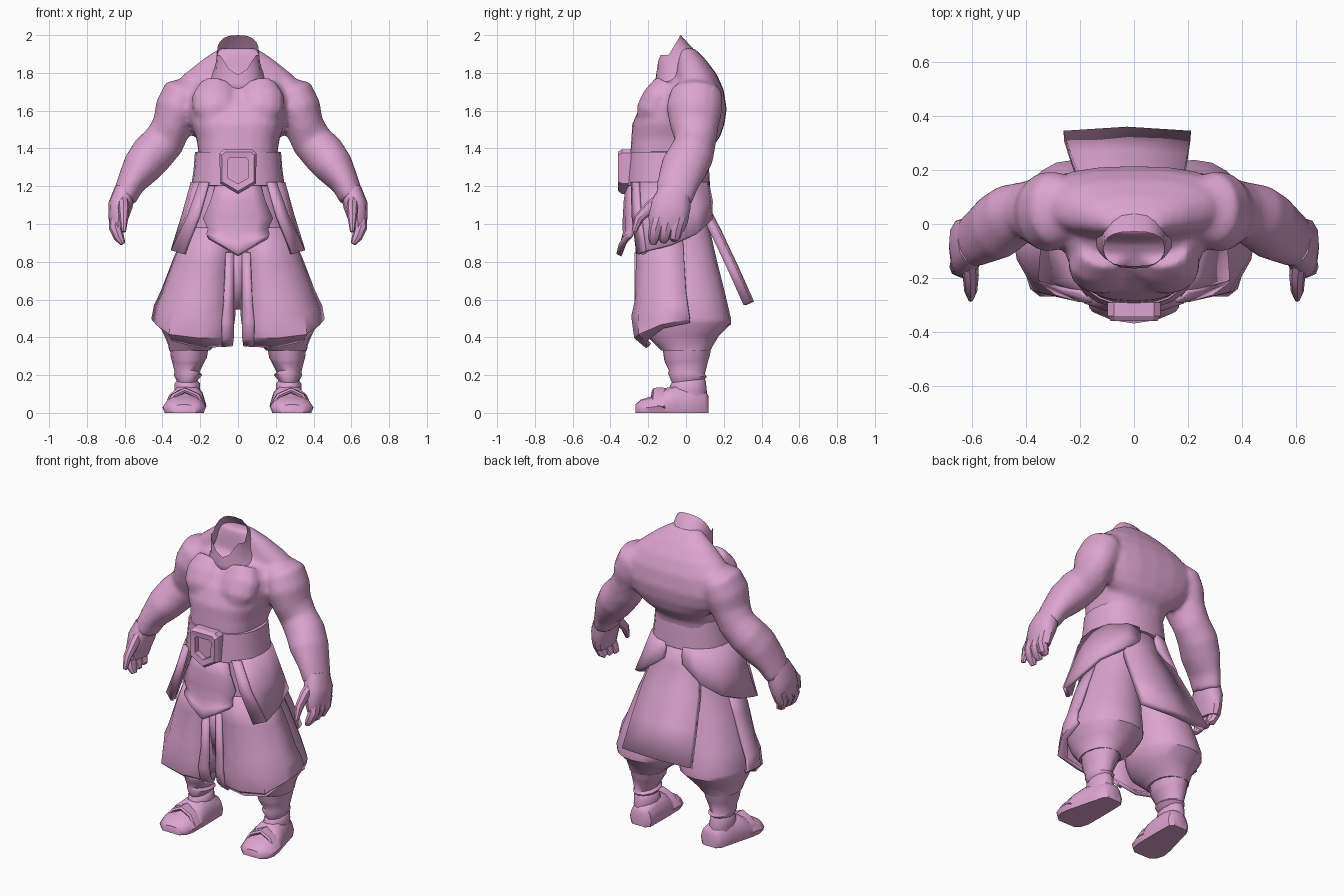
import bpy, math
from mathutils import Vector

skin_mat = bpy.data.materials.new("pink")
skin_mat.diffuse_color = (0.72, 0.37, 0.62, 1)


def make(name, verts, faces, mirror=False, thick=0, angle=40):
    me = bpy.data.meshes.new(name)
    me.from_pydata([tuple(v) for v in verts], [], faces)
    me.materials.append(skin_mat)
    ob = bpy.data.objects.new(name, me)
    bpy.context.collection.objects.link(ob)
    bpy.ops.object.select_all(action='DESELECT')
    ob.select_set(True)
    bpy.context.view_layer.objects.active = ob
    bpy.ops.object.mode_set(mode='EDIT')
    bpy.ops.mesh.select_all(action='SELECT')
    bpy.ops.mesh.normals_make_consistent(inside=False)
    bpy.ops.object.mode_set(mode='OBJECT')
    bpy.ops.object.shade_smooth_by_angle(angle=math.radians(angle))
    if thick:
        m = ob.modifiers.new("thickness", 'SOLIDIFY')
        m.thickness, m.offset = thick, 0
    if mirror:
        m = ob.modifiers.new("mirror", 'MIRROR')
        m.use_axis[0] = True
        m.use_clip = False
        m.use_mirror_merge = False
    return ob


def loop(n, e=2.0):
    """Unit superellipse points."""
    f = lambda v: math.copysign(abs(v) ** (2 / e), v)
    return [(f(math.cos(2 * math.pi * i / n)), f(math.sin(2 * math.pi * i / n))) for i in range(n)]


def skin(name, rings, caps=(True, True), **kw):
    n = len(rings[0])
    verts = [p for r in rings for p in r]
    faces = [(k * n + i, k * n + (i + 1) % n, (k + 1) * n + (i + 1) % n, (k + 1) * n + i)
             for k in range(len(rings) - 1) for i in range(n)]
    if caps[0]:
        faces.append(tuple(range(n)))
    if caps[1]:
        faces.append(tuple(range(len(verts) - n, len(verts))))
    return make(name, verts, faces, **kw)


def stack(name, rows, n=16, e=2.0, **kw):
    """Horizontal rings: z, x min, x max, y front, y back, tilt."""
    rings = [[((a + b) / 2 + (b - a) / 2 * c, (f + k) / 2 + (k - f) / 2 * s, z + t * s)
              for c, s in loop(n, e)] for z, a, b, f, k, t in rows]
    return skin(name, rings, **kw)


def tube(name, path, n=12, e=2.0, **kw):
    """Rings square to a path: x, y, z, sideways radius, depth radius."""
    P = [Vector(p[:3]) for p in path]
    rings = []
    for i, p in enumerate(P):
        t = (P[min(i + 1, len(P) - 1)] - P[max(i - 1, 0)]).normalized()
        u = Vector((0, 1, 0)).cross(t).normalized()
        v = t.cross(u)
        rings.append([p + u * c * path[i][3] + v * s * path[i][4] for c, s in loop(n, e)])
    return skin(name, rings, **kw)


def sheet(name, rows, thick=0.02, **kw):
    n = len(rows[0])
    faces = [(k * n + i, k * n + i + 1, (k + 1) * n + i + 1, (k + 1) * n + i)
             for k in range(len(rows) - 1) for i in range(n - 1)]
    return make(name, [p for r in rows for p in r], faces, thick=thick, **kw)


# Bare upper body: chest, broad back, shoulder slopes and arms fused into one skin
body_parts = [
    stack("upper_body", [(z, -w, w, f, b, t) for z, w, f, b, t in [
        (1.80, .12, -.15, .09, .075), (1.76, .215, -.165, .135, .04),
        (1.71, .26, -.19, .17, .02), (1.62, .265, -.245, .20, 0), (1.53, .25, -.285, .19, 0),
        (1.45, .22, -.29, .16, 0), (1.38, .21, -.295, .12, 0), (1.25, .205, -.285, .1, 0)]], n=24, e=2.6),
    stack("back_mass", [(z, -w, w, f, b, 0) for z, w, f, b in [
        (1.93, .10, -.04, .045), (1.87, .19, -.05, .105), (1.79, .29, -.06, .165), (1.71, .36, -.06, .20),
        (1.61, .36, -.04, .216), (1.53, .31, -.02, .205), (1.46, .23, -.02, .18), (1.42, .17, -.02, .15)]],
        n=20, e=2.4),
    tube("chest_muscle", [(.11, -.10, 1.74, .09, .07), (.12, -.145, 1.67, .125, .085),
                          (.12, -.175, 1.60, .12, .09), (.11, -.19, 1.54, .08, .07)], mirror=True),
    tube("arm", [(.24, .055, 1.74, .05, .10), (.285, .055, 1.69, .115, .14), (.32, .045, 1.61, .12, .15),
                 (.35, .045, 1.52, .105, .13), (.39, .05, 1.44, .11, .11), (.455, .03, 1.37, .115, .12),
                 (.51, -.01, 1.30, .105, .125), (.57, -.045, 1.21, .075, .11), (.605, -.065, 1.13, .065, .10)],
         n=16, mirror=True)]
bpy.ops.object.select_all(action='DESELECT')
for ob in body_parts:
    ob.select_set(True)
    bpy.context.view_layer.objects.active = ob
    for m in list(ob.modifiers):
        bpy.ops.object.modifier_apply(modifier=m.name)
bpy.context.view_layer.objects.active = body_parts[0]
bpy.ops.object.join()
body = bpy.context.view_layer.objects.active
m = body.modifiers.new("fuse", 'REMESH')
m.mode, m.voxel_size, m.use_smooth_shade = 'VOXEL', .015, True
m = body.modifiers.new("soften", 'SMOOTH')
m.factor, m.iterations = .5, 6

# Open neck with raised sides and a dip at the throat
rim = [(.112 * c, -.092 + .064 * s, 1.895 + .105 * s if s >= 0 else 1.895 - .105 * max(0, 1 - (c / .8) ** 2))
       for c, s in loop(20, 2.7)]
neck_rows = [(1.83, .12, -.165, .05, .085), (1.77, .15, -.165, .10, .06), (1.73, .17, -.15, .11, .03)]
skin("neck", [rim] + [[(w * c, (f + b) / 2 + (b - f) / 2 * s, z + t * s) for c, s in loop(20, 2.5)]
                      for z, w, f, b, t in neck_rows], caps=(False, False), angle=60)

# Hands with fingers
tube("palm", [(.60, -.06, 1.18, .055, .085), (.622, -.08, 1.10, .065, .105),
              (.635, -.095, 1.02, .05, .105), (.635, -.10, .97, .037, .09)], n=12, e=2.4, mirror=True)
for i, y in enumerate((-.16, -.105, -.05)):
    tube("finger_%d" % (i + 1), [(.645, y + .02, 1.04, .035, .038), (.65, y, .98, .034, .036),
                                (.63, y - .01, .93, .028, .032), (.61, y - .015, .895 + .01 * i, .014, .018)],
         n=8, mirror=True)
tube("thumb", [(.61, -.11, 1.14, .03, .04), (.605, -.19, 1.09, .03, .032),
               (.605, -.25, 1.03, .024, .026), (.605, -.275, .96, .012, .014)], n=8, mirror=True)

# Belt with raised rims
stack("belt", [(z, -w, w, -.095 - d, -.095 + d, 0) for z, w, d in [
    (1.385, .20, .19), (1.38, .228, .208), (1.29, .235, .217), (1.205, .247, .222), (1.20, .21, .19)]],
    n=24, e=2.3)

# Shield-shaped buckle: raised frame around a sunken plate
outer = [(-.075, 1.395), (.075, 1.395), (.098, 1.375), (.095, 1.215), (0, 1.16), (-.095, 1.215), (-.098, 1.375)]
inner = [(x * .58, 1.285 + (z - 1.285) * .58) for x, z in outer]
skin("buckle_frame", [[(x, y, z) for x, z in pts] for pts, y in (
    (outer, -.29), (outer, -.34), ([(x * .88, 1.285 + (z - 1.285) * .88) for x, z in outer], -.36),
    (inner, -.355), (inner, -.32))], angle=25)

# Baggy trousers gathered below the knee
stack("trouser_leg", [
    (1.22, -.03, .20, -.26, .10, 0), (1.0, -.03, .26, -.25, .12, 0), (.8, -.005, .335, -.24, .165, 0),
    (.62, .01, .395, -.24, .21, 0), (.50, .015, .425, -.235, .238, 0), (.47, .02, .42, -.23, .238, 0),
    (.41, .05, .39, -.21, .175, 0), (.36, .12, .37, -.16, .145, 0), (.33, .15, .365, -.13, .13, 0)],
    n=20, e=2.15, mirror=True)

# Wrapped shins with ruffled steps
stack("shin", [
    (.38, .15, .365, -.13, .14, 0), (.29, .165, .355, -.115, .125, .01), (.275, .175, .35, -.11, .12, .01),
    (.215, .205, .335, -.09, .10, -.01), (.20, .19, .34, -.095, .11, -.01), (.17, .215, .325, -.075, .10, .01),
    (.155, .20, .335, -.085, .105, .01), (.12, .20, .335, -.09, .11, 0), (.05, .2, .33, -.09, .11, 0)],
    n=12, mirror=True, angle=50)

# Shoes: rings from heel to toe, flattened on the ground
shoe = [(.12, .25, .05, .09), (.10, .25, .075, .12), (.02, .26, .088, .15), (-.06, .27, .10, .145),
        (-.11, .277, .108, .13), (-.13, .28, .11, .105), (-.19, .285, .115, .085), (-.24, .285, .10, .07),
        (-.268, .285, .065, .045)]
skin("shoe", [[(x + w * c * (1 if s < .3 else .9), y, max(0, h * .35 + h * .65 * s)) for c, s in loop(12, 2.6)]
              for y, x, w, h in shoe], mirror=True)
tube("toe_strap", [(.18, -.15, .03, .015, .04), (.215, -.145, .09, .015, .04), (.28, -.14, .12, .015, .04),
                   (.34, -.14, .09, .015, .04), (.38, -.15, .03, .015, .04)], n=8, e=3, mirror=True)

# Long front skirt panels over the thighs
sheet("front_panel", [
    [(.05, -.25, .98), (.14, -.26, .98), (.22, -.20, .98), (.26, -.10, .98), (.26, -.02, .98)],
    [(.05, -.245, .80), (.18, -.255, .80), (.28, -.21, .80), (.33, -.12, .80), (.335, -.01, .81)],
    [(.05, -.24, .60), (.20, -.26, .60), (.315, -.23, .61), (.385, -.13, .62), (.40, 0, .64)],
    [(.05, -.25, .50), (.20, -.28, .51), (.345, -.245, .52), (.415, -.13, .55), (.435, .01, .57)],
    [(.04, -.235, .40), (.20, -.265, .40), (.36, -.245, .42), (.425, -.13, .47), (.45, .02, .50)],
    [(.05, -.19, .36), (.19, -.205, .35), (.34, -.205, .385), (.405, -.12, .455), (.43, .02, .485)]], mirror=True)
sheet("panel_border", [[(.025, -.25, .85), (.065, -.262, .85)], [(.025, -.25, .60), (.075, -.262, .60)],
                       [(.025, -.255, .48), (.085, -.275, .48)], [(.025, -.235, .40), (.085, -.255, .40)],
                       [(.03, -.20, .36), (.085, -.21, .355)]], mirror=True)

# Short hip wrap with a slanted hem, open at the back
sheet("hip_wrap", [
    [(.165, -.26, 1.22), (.225, -.19, 1.22), (.238, -.08, 1.22), (.21, .03, 1.22), (.13, .10, 1.22), (.06, .11, 1.22)],
    [(.21, -.26, 1.04), (.27, -.21, 1.04), (.285, -.08, 1.05), (.26, .05, 1.07), (.16, .115, 1.12), (.06, .12, 1.17)],
    [(.285, -.235, .84), (.345, -.20, .86), (.335, -.08, .89), (.305, .06, .95), (.20, .13, 1.02), (.07, .13, 1.12)]],
    thick=.025, mirror=True)
sheet("hip_strap", [[(.155, -.285, 1.22), (.20, -.25, 1.22)], [(.205, -.28, 1.04), (.265, -.24, 1.04)],
                    [(.285, -.255, .84), (.35, -.21, .86)]], mirror=True)

# Front apron with a curled, pointed hem
sheet("apron", [[(k * w, y + .04 * k * k, z + dz * abs(k)) for k in (-1, -.55, 0, .55, 1)] for w, y, z, dz in (
    (.11, -.30, 1.22, 0), (.14, -.315, 1.12, 0), (.18, -.32, 1.03, 0), (.155, -.32, .95, .02),
    (.165, -.335, .89, .05), (.155, -.355, .835, .095))], thick=.03)

# Narrow hanging strip between the legs
sheet("centre_strip", [[(-.04, -.25, .90), (.04, -.25, .90)], [(-.025, -.235, .70), (.025, -.235, .70)],
                       [(-.02, -.21, .55), (.02, -.21, .55)]])

# Stiff rear tail flap
sheet("tail_flap", [[(k * w - .025 * s, y + .015 * (1 - k * k), z) for k in (-1, 0, 1)] for w, y, z, s in (
    (.14, .075, 1.21, 0), (.16, .09, 1.08, 0), (.19, .155, .95, .4), (.215, .24, .77, .7),
    (.235, .325, .58, 1))], thick=.045)
